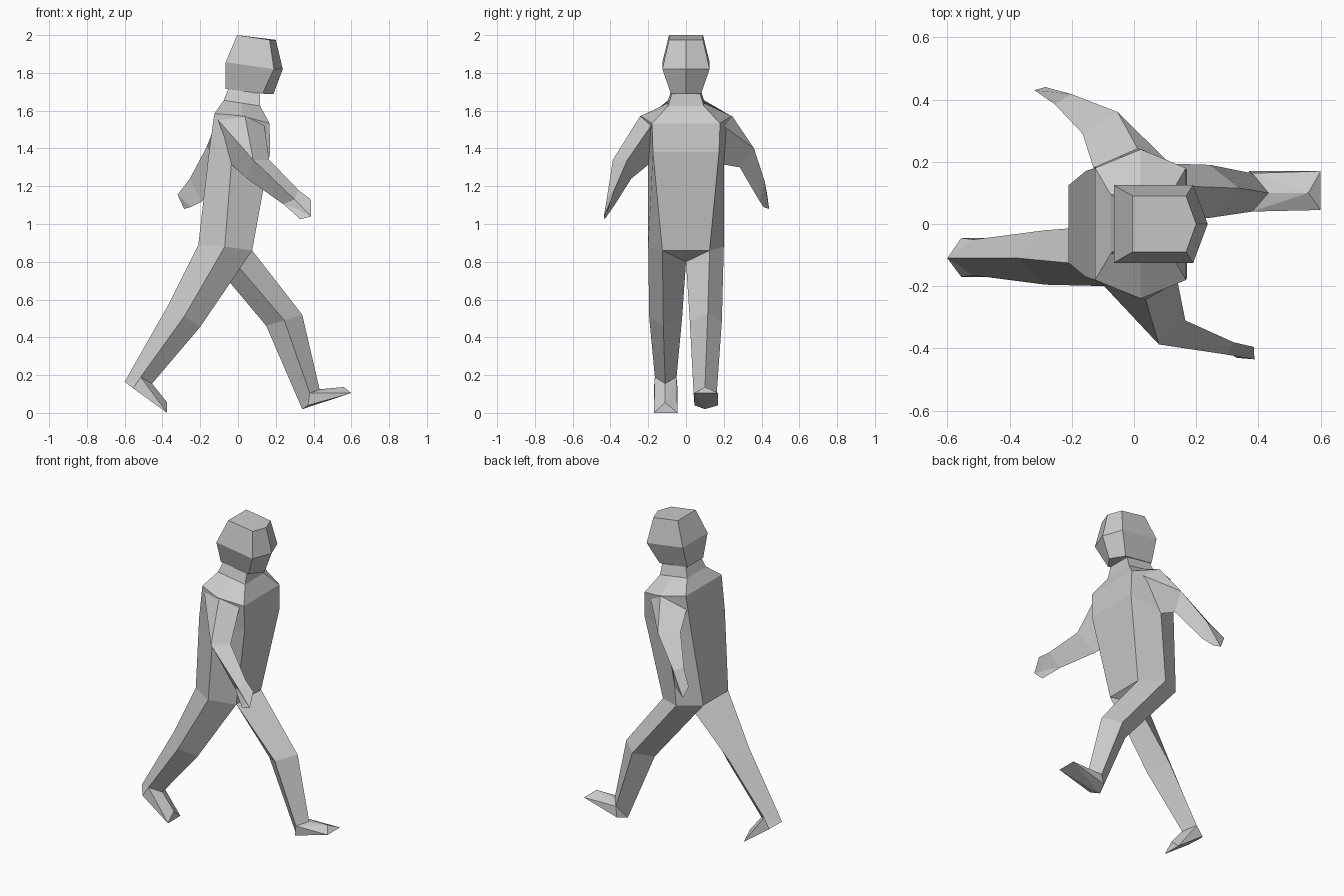
import bpy, bmesh

if "Cube" in bpy.data.objects:
    bpy.data.objects.remove(bpy.data.objects["Cube"])


def finish(name, bm):
    bmesh.ops.remove_doubles(bm, verts=bm.verts, dist=0.0005)
    bmesh.ops.recalc_face_normals(bm, faces=bm.faces)
    me = bpy.data.meshes.new(name)
    bm.to_mesh(me)
    bm.free()
    ob = bpy.data.objects.new(name, me)
    bpy.context.collection.objects.link(ob)
    return ob


def loft(name, rings, cap_start=False, cap_end=False, extra=()):
    """Skin equal-count rings with flat faces; extra adds loose polygons."""
    bm = bmesh.new()
    rows = [[bm.verts.new(p) for p in r] for r in rings]
    n = len(rows[0])
    for a, b in zip(rows, rows[1:]):
        for i in range(n):
            j = (i + 1) % n
            quad = [a[i], a[j], b[j], b[i]]
            # repeated points in a ring collapse the quad to a triangle
            pts = []
            for v in quad:
                if all((v.co - w.co).length > 0.0005 for w in pts):
                    pts.append(v)
            if len(pts) > 2:
                bm.faces.new(pts)
    if cap_start:
        bm.faces.new(rows[0])
    if cap_end:
        bm.faces.new(rows[-1])
    for poly in extra:
        bm.faces.new([bm.verts.new(p) for p in poly])
    return finish(name, bm)


def hull(name, pts):
    bm = bmesh.new()
    for p in pts:
        bm.verts.new(p)
    bmesh.ops.convex_hull(bm, input=bm.verts)
    return finish(name, bm)


def flip(p):
    return (p[0], -p[1], p[2])


def sym(*half):
    """Closed ring from its +y half, listed back to front."""
    return list(half) + [flip(p) for p in reversed(half) if p[1] != 0]


# head: pentagonal rings with a ridge down the face
loft("head", [
    sym((-.065, .08, 1.715), (.13, .08, 1.69), (.187, 0, 1.687)),
    sym((-.065, .125, 1.857), (.19, .125, 1.82), (.237, 0, 1.82)),
    sym((-.005, .09, 2.0), (.167, .09, 1.975), (.20, 0, 1.975)),
], True, True)

# torso: hexagonal rings from neck down to hips, with the crotch point
hip_back, hip_side, hip_front = (-.21, .125, .89), (-.07, .2, .88), (.075, .125, .86)
crotch = (-.02, 0, .80)
loft("torso", [
    sym((-.05, .075, 1.72), (.03, .075, 1.705), (.115, .075, 1.69)),
    sym((-.075, .095, 1.655), (.02, .095, 1.64), (.117, .095, 1.625)),
    sym((-.125, .18, 1.585), (.022, .24, 1.572), (.167, .18, 1.533)),
    sym((-.155, .17, 1.37), (-.035, .2, 1.32), (.17, .175, 1.38)),
    sym(hip_back, hip_side, hip_front),
], extra=[(hip_back, flip(hip_back), crotch), (hip_front, flip(hip_front), crotch)])


# legs: diamond section (back, outer, front, inner) plus a wedge foot
def leg(side, s, knee, ankle, sole, toe, apex):
    hip = [hip_back, hip_side, hip_front, crotch]
    hip = [(x, s * y, z) for x, y, z in hip]
    loft(side + "_leg", [hip, knee, ankle])
    feet = [(x, s * y, z) for x, _, z in (sole, toe) for y in (.045, .17)]
    hull(side + "_foot", ankle + feet + [apex])


leg("left", 1,
    [(.15, .10, .46), (.245, .19, .49), (.34, .115, .52), (.245, .02, .49)],
    [(.34, .10, .02), (.38, .163, .105), (.432, .10, .125), (.38, .04, .105)],
    (.37, 0, .04), (.60, 0, .105), (.56, .10, .137))
leg("right", -1,
    [(-.37, -.11, .57), (-.285, -.195, .51), (-.20, -.12, .455), (-.285, -.02, .51)],
    [(-.60, -.11, .165), (-.515, -.165, .19), (-.455, -.11, .155), (-.515, -.05, .19)],
    (-.555, 0, .13), (-.375, 0, 0), (-.375, -.11, .055))


# arms: four-point shoulder narrowing to a triangular limb and hand
def arm(name, shoulder, *sections):
    rings = [shoulder] + [[outer, lead, low, outer] for outer, lead, low in sections]
    loft(name, rings, extra=[sections[-1]])


arm("right_arm",
    [(.037, -.242, 1.572), (.14, -.185, 1.52), (-.035, -.198, 1.315), (-.105, -.19, 1.55)],
    [(.08, -.387, 1.34), (.165, -.31, 1.34), (.048, -.29, 1.24)],
    [(.30, -.42, 1.13), (.32, -.38, 1.18), (.24, -.375, 1.105)],
    [(.387, -.435, 1.04), (.385, -.395, 1.13), (.33, -.43, 1.025)])
arm("left_arm",
    [(.012, .242, 1.575), (-.13, .18, 1.50), (-.035, .198, 1.315), (.12, .19, 1.525)],
    [(-.053, .36, 1.40), (-.165, .29, 1.41), (-.07, .285, 1.30)],
    [(-.20, .417, 1.225), (-.255, .385, 1.24), (-.19, .39, 1.12)],
    [(-.285, .44, 1.08), (-.32, .43, 1.155), (-.25, .41, 1.09)])
